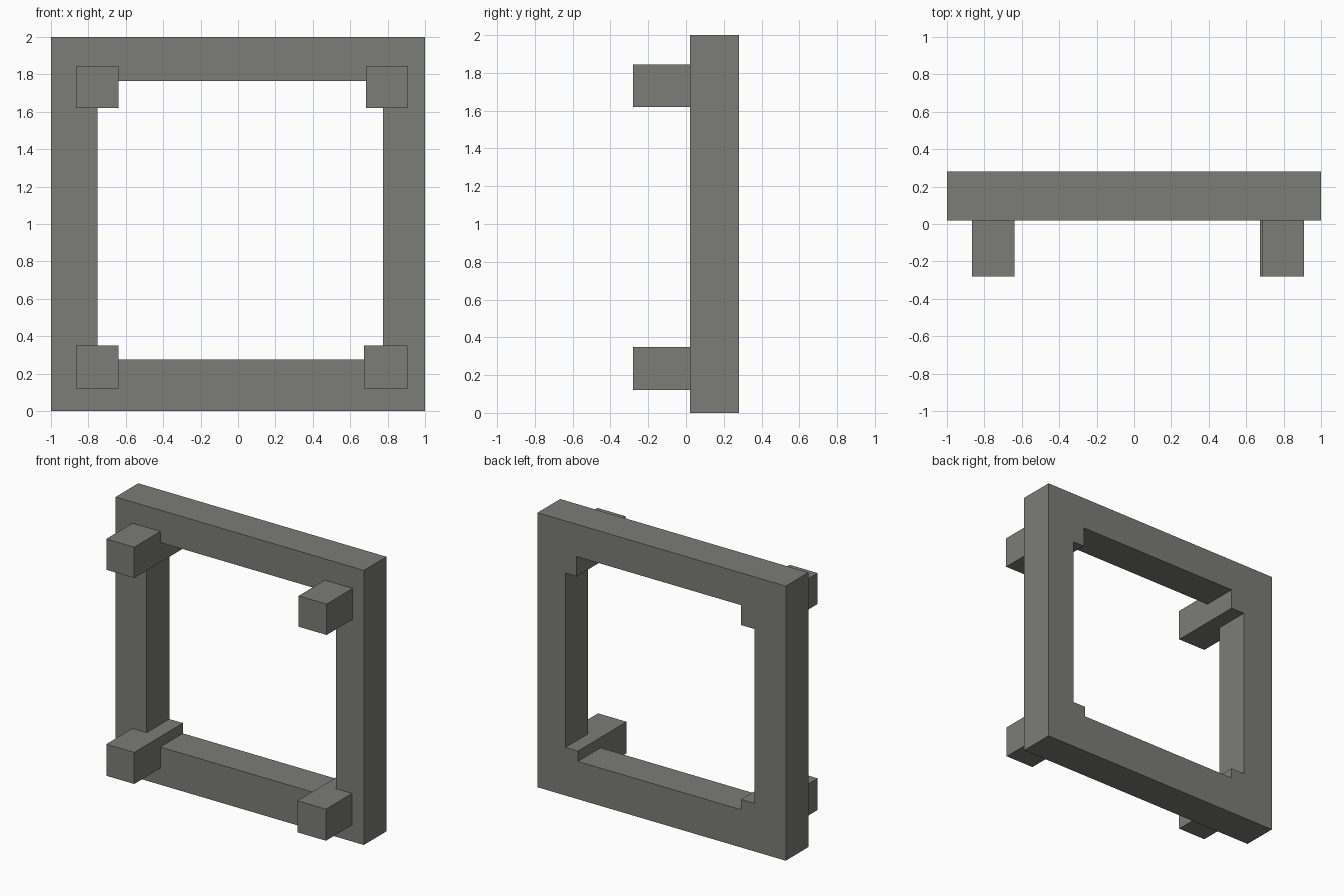
import bpy, bmesh

if "Cube" in bpy.data.objects:
    bpy.data.objects.remove(bpy.data.objects["Cube"])

mat = bpy.data.materials.new("grey_stone")
mat.diffuse_color = (0.2, 0.206, 0.184, 1)
mat.use_nodes = True
mat.node_tree.nodes["Principled BSDF"].inputs["Base Color"].default_value = mat.diffuse_color


def box(name, x, y, z):
    """Box from (min, max) ranges on each axis."""
    bm = bmesh.new()
    bmesh.ops.create_cube(bm, size=1)
    for v in bm.verts:
        v.co = [r[0] if c < 0 else r[1] for c, r in zip(v.co, (x, y, z))]
    mesh = bpy.data.meshes.new(name)
    bm.to_mesh(mesh)
    bm.free()
    mesh.materials.append(mat)
    ob = bpy.data.objects.new(name, mesh)
    bpy.context.collection.objects.link(ob)
    return ob


def combine(target, tool, operation):
    """Apply a boolean and remove the helper."""
    mod = target.modifiers.new(operation, 'BOOLEAN')
    mod.operation, mod.solver, mod.object = operation, 'EXACT', tool
    bpy.context.view_layer.objects.active = target
    bpy.ops.object.modifier_apply(modifier=mod.name)
    bpy.data.objects.remove(tool)


# Square frame with its opening
frame = box("frame_with_pegs", (-1, 1), (0.02, 0.28), (0, 2))
combine(frame, box("opening", (-0.75, 0.775), (-0.5, 0.5), (0.275, 1.765)), 'DIFFERENCE')

# Corner pegs run through the frame and end flush with its back
for x, z in (((-0.865, -0.64), (0.12, 0.35)), ((0.675, 0.905), (0.12, 0.35)),
             ((-0.865, -0.64), (1.62, 1.845)), ((0.685, 0.91), (1.62, 1.845))):
    combine(frame, box("peg", x, (-0.28, 0.28), z), 'UNION')
